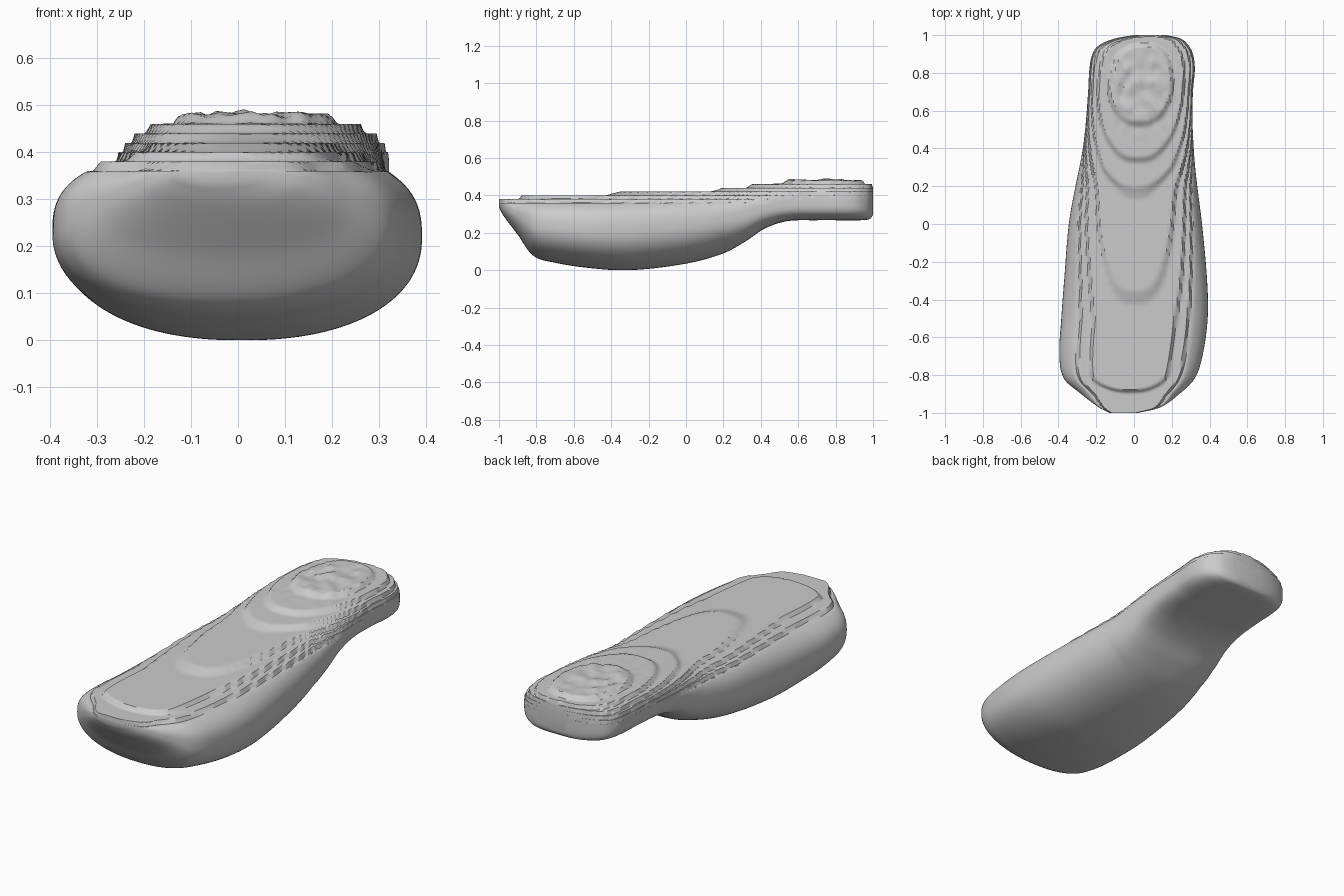
import bpy, bmesh, math
from mathutils import noise, Vector

if "Cube" in bpy.data.objects:
    bpy.data.objects.remove(bpy.data.objects["Cube"])

# stations along the body: y, left x, right x, bottom z, top z
STATIONS = [
    (-1.0, -.13, .02, .335, .378), (-.975, -.18, .13, .29, .385), (-.9, -.28, .24, .19, .388),
    (-.82, -.37, .32, .08, .402), (-.7, -.395, .362, .04, .404), (-.5, -.385, .39, .01, .406),
    (-.3, -.37, .387, 0, .414), (0, -.345, .36, .035, .425), (.2, -.31, .335, .09, .432),
    (.32, -.285, .322, .155, .448), (.42, -.268, .315, .222, .458), (.54, -.255, .31, .262, .471),
    (.7, -.243, .312, .267, .483), (.82, -.236, .322, .267, .48), (.9, -.22, .312, .267, .476),
    (.95, -.18, .285, .268, .47), (.985, -.09, .24, .275, .46), (1.0, 0, .17, .295, .445),
]


def station(y):
    """Smooth interpolation through the stations."""
    i = max(k for k in range(len(STATIONS) - 1) if STATIONS[k][0] <= y)
    a, b = STATIONS[i], STATIONS[i + 1]
    p, q = STATIONS[max(i - 1, 0)], STATIONS[min(i + 2, len(STATIONS) - 1)]
    h = b[0] - a[0]
    t = (y - a[0]) / h
    out = []
    for k in range(1, 5):
        ma = (b[k] - p[k]) / (b[0] - p[0]) * h
        mb = (q[k] - a[k]) / (q[0] - a[0]) * h
        out.append((2*t**3 - 3*t*t + 1) * a[k] + (t**3 - 2*t*t + t) * ma
                   + (3*t*t - 2*t**3) * b[k] + (t**3 - t*t) * mb)
    return out


def power(v, n):
    return math.copysign(abs(v) ** (2 / n), v)


def terrace(z, y):
    """Shallow layered steps on the top of the body."""
    if z < .36:
        return z
    s = z / .02
    f = s - math.floor(s)
    f = min(1, max(0, (f - .42) / .16))
    return (math.floor(s) + f) * .02


def section(y, count):
    xl, xr, zb, zt = station(y)
    cx, rx = (xl + xr) / 2, (xr - xl) / 2
    grip = min(1, max(0, (y - .2) / .35))
    zm = zb + (.53 - .03 * grip) * (zt - zb)
    n_top, n_low = 2.7 - .2 * grip, 2.25 + 1.5 * grip
    for k in range(count):
        a = 2 * math.pi * k / count
        c, s = math.cos(a), math.sin(a)
        n = n_top if s > 0 else n_low
        x = cx + rx * power(c, n)
        z = zm + ((zt - zm) if s > 0 else (zm - zb)) * power(s, n)
        if s > 0:
            z = terrace(z, y)
            # rough worn patch on the narrow end
            rough = max(0, 1 - ((x - .02) / .2) ** 2) * max(0, 1 - ((y - .7) / .27) ** 2)
            z += .018 * rough * noise.noise(Vector((x * 25, y * 14, 3)))
        yield Vector((x, y, max(z, 0)))


# single lofted body with a blunt front and a narrower raised end
SIDES, ROWS = 128, 200
bm = bmesh.new()
rings = []
for r in range(ROWS + 1):
    y = -math.cos(math.pi * r / ROWS) * .35 + (2 * r / ROWS - 1) * .65
    y = min(max(y, -1), .99999)
    rings.append([bm.verts.new(v) for v in section(y, SIDES)])
for a, b in zip(rings, rings[1:]):
    for k in range(SIDES):
        j = (k + 1) % SIDES
        bm.faces.new((a[k], a[j], b[j], b[k]))
bm.faces.new(rings[0])
bm.faces.new(rings[-1])
bmesh.ops.recalc_face_normals(bm, faces=bm.faces)
mesh = bpy.data.meshes.new("body")
bm.to_mesh(mesh)
bm.free()
body = bpy.data.objects.new("body", mesh)
bpy.context.collection.objects.link(body)
bpy.context.view_layer.objects.active = body
body.select_set(True)
bpy.ops.object.shade_smooth_by_angle(angle=math.radians(35))
